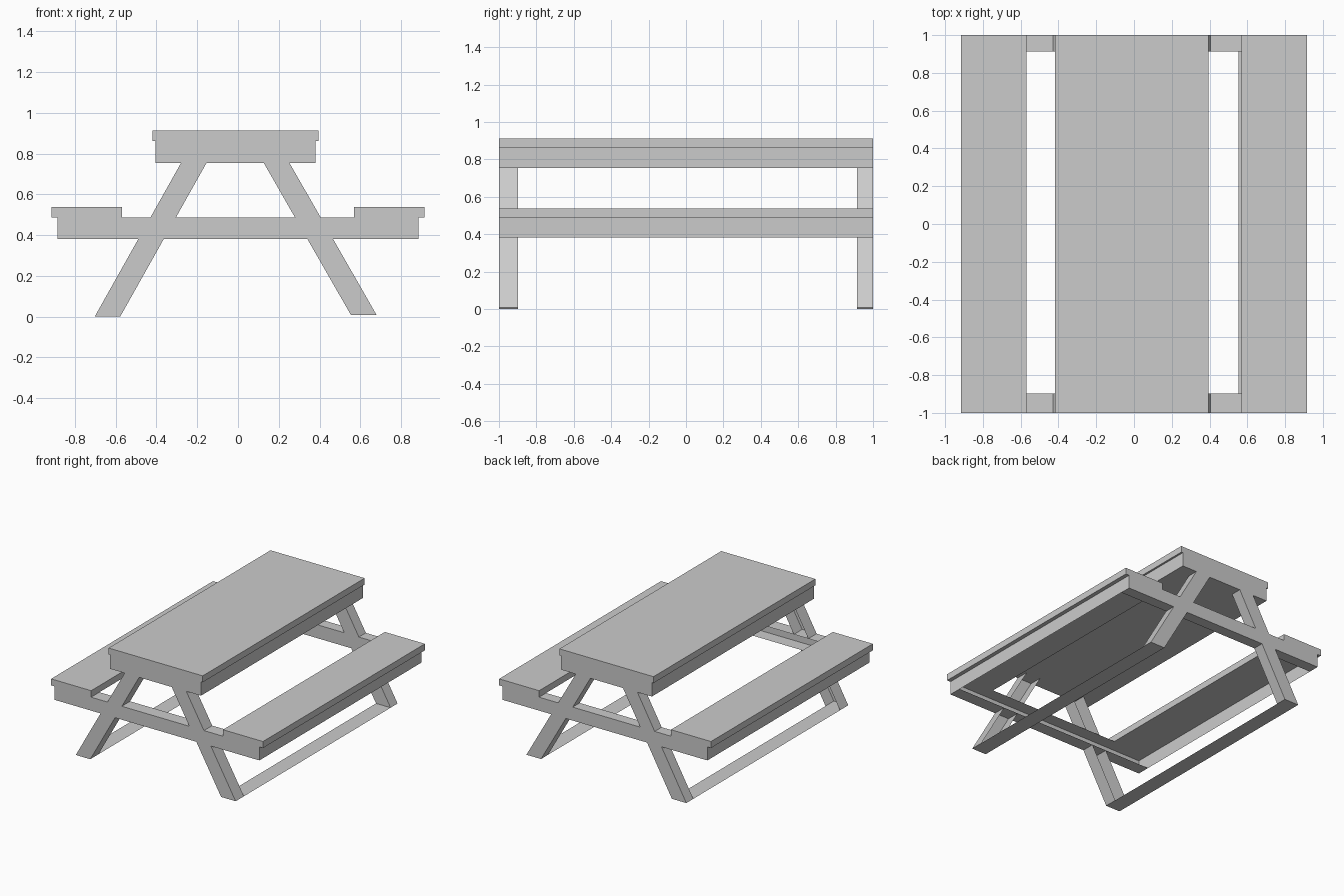
import bpy, bmesh

if "Cube" in bpy.data.objects:
    bpy.data.objects.remove(bpy.data.objects["Cube"])


def finish(name, bm):
    bmesh.ops.recalc_face_normals(bm, faces=bm.faces[:])
    mesh = bpy.data.meshes.new(name)
    bm.to_mesh(mesh)
    bm.free()
    obj = bpy.data.objects.new(name, mesh)
    bpy.context.collection.objects.link(obj)
    return obj


def prism(name, profile, y0, y1, inner_open=False, skip=()):
    """Extrude an xz profile along y; optionally leave the y1 end or some walls out."""
    bm = bmesh.new()
    a = [bm.verts.new((x, y0, z)) for x, z in profile]
    b = [bm.verts.new((x, y1, z)) for x, z in profile]
    n = len(profile)
    bm.faces.new(a)
    if not inner_open:
        bm.faces.new(b[::-1])
    for i in range(n):
        if i not in skip:
            j = (i + 1) % n
            bm.faces.new((a[j], a[i], b[i], b[j]))
    return finish(name, bm)


def slab(name, x0, x1, z0, z1):
    return prism(name, [(x0, z0), (x1, z0), (x1, z1), (x0, z1)], -1, 1)


def sheet(name, points):
    bm = bmesh.new()
    bm.faces.new([bm.verts.new(p) for p in points])
    return finish(name, bm)


BAR_LOW, BAR_TOP, APRON_LOW = 0.382, 0.487, 0.753
FRONT_IN, BACK_IN = -0.898, 0.914

# Table top and the boxed apron below it
slab("table_top", -0.419, 0.395, 0.862, 0.912)
slab("table_apron", -0.405, 0.38, APRON_LOW, 0.862)

# Seats with thin skirts along their outer sides
for side, s in (("left", -1), ("right", 1)):
    x0, x1 = sorted((s * 0.57, s * 0.916))
    slab(side + "_seat", x0, x1, BAR_TOP, 0.538)
    x = s * 0.885
    sheet(side + "_seat_skirt", [(x, FRONT_IN, BAR_LOW), (x, BACK_IN, BAR_LOW),
                                 (x, BACK_IN, BAR_TOP), (x, FRONT_IN, BAR_TOP)])

# Leg edges: foot x pair, top x pair, foot height
LEGS = {"left": ((-0.703, -0.578), (-0.28, -0.155), 0.0),
        "right": ((0.554, 0.68), (0.127, 0.253), 0.008)}


def leg_part(side, z0, z1):
    feet, tops, base = LEGS[side]

    def at(i, z):
        t = (z - base) / (APRON_LOW - base)
        return (feet[i] + (tops[i] - feet[i]) * t, z)
    return [at(0, z0), at(1, z0), at(1, z1), at(0, z1)]


# End frames: the front one is open on its inner side
for end, ya, yb, hollow in (("front", -1, FRONT_IN, True), ("back", 1, BACK_IN, False)):
    prism(end + "_crossbar", [(-0.885, BAR_LOW), (0.885, BAR_LOW),
                              (0.885, BAR_TOP), (-0.885, BAR_TOP)], ya, yb, hollow)
    for side in LEGS:
        base = LEGS[side][2]
        prism(f"{end}_{side}_lower_leg", leg_part(side, base, BAR_LOW), ya, yb, hollow, (2,))
        prism(f"{end}_{side}_upper_leg", leg_part(side, BAR_TOP, APRON_LOW), ya, yb, hollow, (0, 2))

# Thin ground strips joining front and back feet
for side, (feet, tops, base) in LEGS.items():
    sheet(side + "_ground_strip", [(feet[0], FRONT_IN, base), (feet[1], FRONT_IN, base),
                                   (feet[1], BACK_IN, base), (feet[0], BACK_IN, base)])
